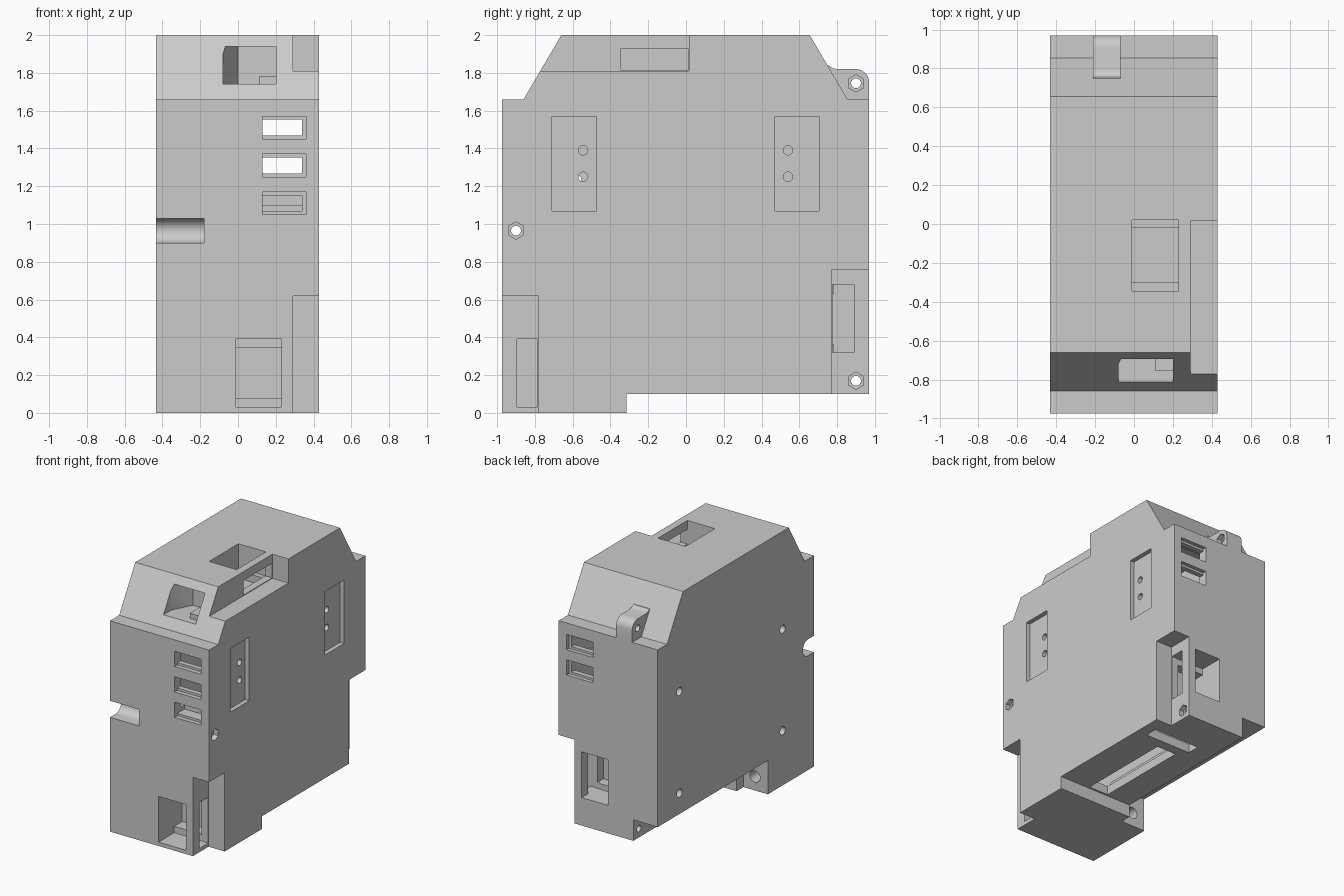
import bpy, bmesh, math
from mathutils import Vector

old = bpy.data.objects.get("Cube")
if old:
    bpy.data.objects.remove(old, do_unlink=True)

grey = bpy.data.materials.new("light grey plastic")
grey.use_nodes = True
COLOUR = (0.6, 0.6, 0.6, 1)
grey.diffuse_color = COLOUR
grey.node_tree.nodes["Principled BSDF"].inputs["Base Color"].default_value = COLOUR


def prism(name, pts, lo, hi, axis="x"):
    """Extrude a 2D outline along an axis: x uses (y, z), y uses (x, z), z uses (x, y)."""
    i = "xyz".index(axis)
    bm = bmesh.new()

    def place(p, t):
        c = list(p)
        c.insert(i, t)
        return Vector(c)

    base = bm.faces.new([bm.verts.new(place(p, lo)) for p in pts])
    res = bmesh.ops.extrude_face_region(bm, geom=[base])
    step = Vector((0, 0, 0))
    step[i] = hi - lo
    bmesh.ops.translate(bm, vec=step, verts=[v for v in res["geom"] if isinstance(v, bmesh.types.BMVert)])
    bmesh.ops.recalc_face_normals(bm, faces=bm.faces)
    me = bpy.data.meshes.new(name)
    bm.to_mesh(me)
    bm.free()
    me.materials.append(grey)
    ob = bpy.data.objects.new(name, me)
    bpy.context.scene.collection.objects.link(ob)
    return ob


def box(x, y, z, name="cutter"):
    return prism(name, [(y[0], z[0]), (y[1], z[0]), (y[1], z[1]), (y[0], z[1])], x[0], x[1])


def circle(c, r, n, start=0.0):
    return [(c[0] + r * math.cos(start + math.tau * k / n),
             c[1] + r * math.sin(start + math.tau * k / n)) for k in range(n)]


def combine(target, other, op="DIFFERENCE"):
    """Apply a boolean and discard the helper."""
    mod = target.modifiers.new("cut", "BOOLEAN")
    mod.operation, mod.solver, mod.object = op, "EXACT", other
    bpy.context.view_layer.update()
    dg = bpy.context.evaluated_depsgraph_get()
    me = bpy.data.meshes.new_from_object(target.evaluated_get(dg))
    target.modifiers.clear()
    target.data = me
    bpy.data.objects.remove(other, do_unlink=True)


# Outer shell with sloped shoulders and front foot
body = prism("enclosure", [(-.975, 0), (-.975, 1.66), (-.86, 1.66), (-.66, 2), (.655, 2), (.855, 1.66),
                           (.97, 1.66), (.97, .1), (-.315, .1), (-.315, 0)], -.433, .43)

# Rear screw ear
corner = [(.9 + .07 * math.cos(a), 1.75 + .07 * math.sin(a))
          for a in (math.radians(15 * k) for k in range(7))]
ear = prism("ear", [(.7, 1.6), (.97, 1.6)] + corner + [(.8, 1.82), (.775, 1.825), (.755, 1.84), (.7, 1.84)],
            -.21, -.07)
combine(body, ear, "UNION")

# Hollow interior, kept clear of notches, ports and bosses
cavity = prism("cavity", [(-.9, .17), (-.9, 1.6), (-.82, 1.6), (-.62, 1.92), (.62, 1.92), (.82, 1.6),
                          (.9, 1.6), (.9, .17)], -.36, .345)
for x, y, z in [
    ((-.06, .5), (-1, -.62), (0, .67)),
    ((-.06, .5), (.66, 1), (0, .81)),
    ((-.06, .5), (-.83, .07), (1.7, 2)),
    ((-.15, .5), (-1, -.5), (1.67, 2)),
    ((-.5, .5), (-1, -.78), (.83, 1.1)),
    ((-.5, .5), (.8, 1), (0, .26)),
    ((-.5, -.16), (-.46, 1), (0, .33)),
]:
    combine(cavity, box(x, y, z))
combine(body, cavity)

# Open corner notches and the clearance along the underside
for x, y, z in [
    ((.29, .5), (-1.1, -.78), (-.1, .62)),
    ((.29, .5), (.77, 1.1), (-.1, .76)),
    ((.29, .5), (-.9, .015), (1.81, 2.1)),
    ((-.5, -.22), (-.4, 1.1), (-.1, .265)),
]:
    combine(body, box(x, y, z))

# Cable ports: opening, deeper step and side exit into each notch
for x, y, z in [
    ((-.01, .23), (-1.1, -.78), (.03, .39)),
    ((-.01, .23), (-.8, -.68), (.08, .345)),
    ((.2, .35), (-.895, -.785), (.03, .39)),
    ((0, .23), (.78, 1.1), (.32, .68)),
    ((0, .23), (.7, .8), (.365, .63)),
    ((.2, .35), (.775, .89), (.32, .68)),
    ((-.01, .23), (-.345, .02), (1.81, 2.1)),
    ((-.01, .23), (-.3, -.02), (1.75, 1.85)),
    ((.2, .35), (-.345, .01), (1.815, 1.93)),
]:
    combine(body, box(x, y, z))

# Vertical rows of stepped slots, three in front and two behind
for side, rows in ((-1, 3), (1, 2)):
    for k in range(rows):
        z = 1.51 - .2 * k
        for right, half, inner in ((.36, .06, .94), (.34, .042, .85)):
            combine(body, box((.13, right), sorted((side * inner, side * 1.1)), (z - half, z + half)))

# Side recesses with paired holes
for y0, y1, yh in ((-.71, -.475, -.545), (.47, .705, .54)):
    combine(body, box((.395, .5), (y0, y1), (1.07, 1.57)))
    for z in (1.25, 1.39):
        combine(body, prism("hole", circle((yh, z), .025, 24), .3, .5))

# Angled opening in the front slope, with its small ledge
combine(body, prism("cutter", [(-.08, -.9), (.2, -.9), (.2, -.56), (0, -.56), (-.08, -.72)], 1.74, 1.94, "z"))
ledge = box((.11, .22), (-.755, -.54), (1.7, 1.78), "ledge")
combine(body, ledge, "UNION")

# Underside openings
combine(body, box((-.06, .34), (.55, .65), (-.1, .3)))
combine(body, box((0, .17), (-.3, .47), (-.1, .3)))

# Rounded groove in the front edge
arc = [(-.9 + .065 * math.cos(a), .965 + .065 * math.sin(a))
       for a in (math.radians(90 - 15 * k) for k in range(13))]
combine(body, prism("groove", arc + [(-1.1, .9), (-1.1, 1.03)], -.5, -.18))

# Through screw holes with hexagonal nut pockets
for c, x0, face in (((-.9, .965), -.3, .43), ((.9, 1.745), -.3, -.07), ((.9, .17), -.3, .29)):
    combine(body, prism("hole", circle(c, .026, 24), x0, face + .05))
    combine(body, prism("nut", circle(c, .046, 6, math.pi / 6), face - .04, face + .05))

# Screw holes in the closed side and in the back of the foot
for y in (-.585, .7):
    for z in (.43, 1.23):
        combine(body, prism("hole", circle((y, z), .032, 24), -.5, -.3))
combine(body, prism("hole", circle((-.32, .11), .045, 24), -.55, -.3, "y"))

# Crisp edges with smooth curves
bpy.ops.object.select_all(action="DESELECT")
body.select_set(True)
bpy.context.view_layer.objects.active = body
bpy.ops.object.shade_smooth_by_angle(angle=math.radians(30))
